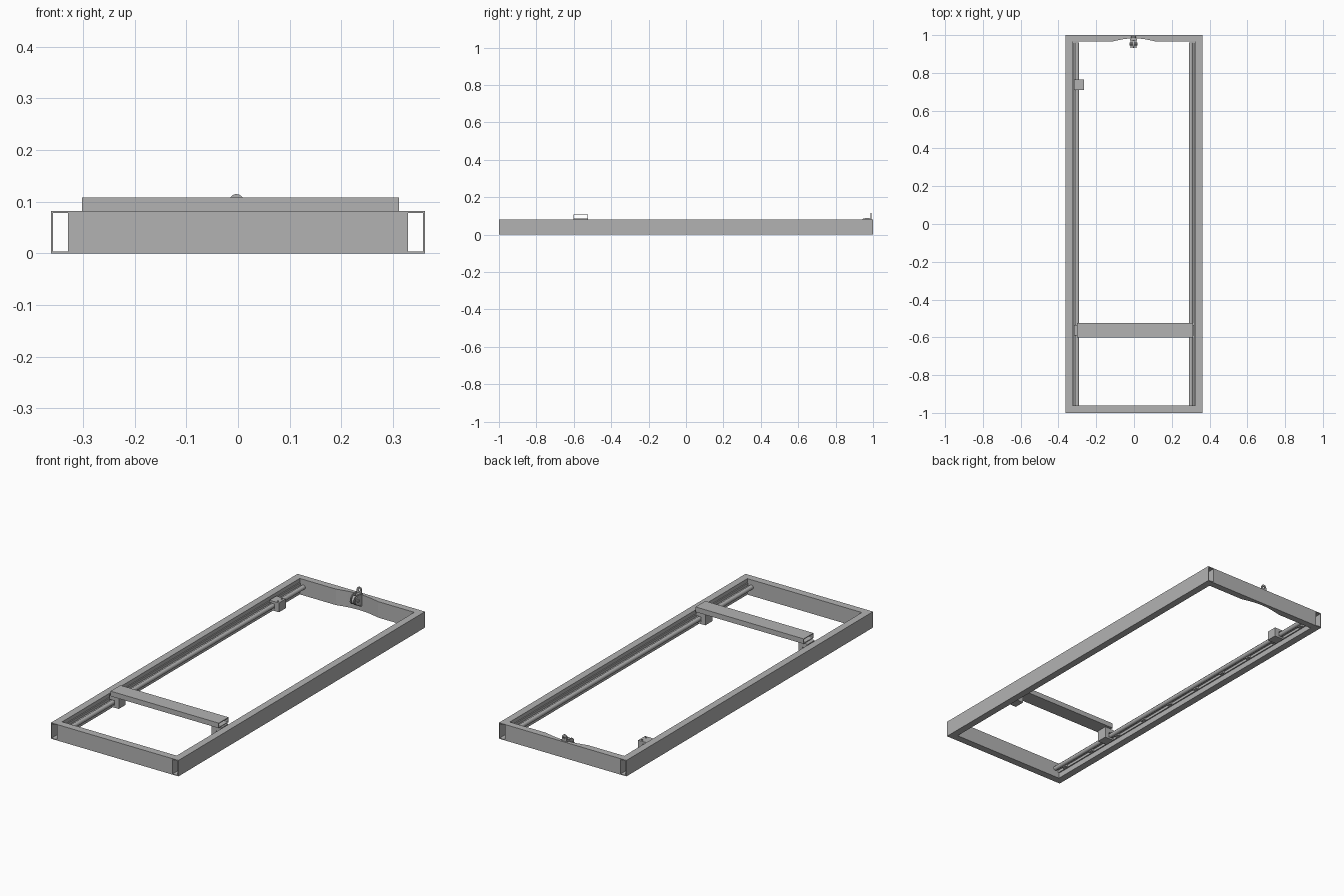
import bpy, bmesh, math
from mathutils import Matrix, Vector

cube = bpy.data.objects.get("Cube")
if cube:
    bpy.data.objects.remove(cube, do_unlink=True)

steel = bpy.data.materials.new("grey_steel")
steel.use_nodes = True
GREY = (0.45, 0.45, 0.45, 1)
steel.diffuse_color = GREY
steel.node_tree.nodes["Principled BSDF"].inputs["Base Color"].default_value = GREY


def finish(name, bm, smooth=False):
    bmesh.ops.recalc_face_normals(bm, faces=bm.faces)
    mesh = bpy.data.meshes.new(name)
    bm.to_mesh(mesh)
    bm.free()
    mesh.materials.append(steel)
    ob = bpy.data.objects.new(name, mesh)
    bpy.context.collection.objects.link(ob)
    if smooth:
        bpy.ops.object.select_all(action='DESELECT')
        ob.select_set(True)
        bpy.context.view_layer.objects.active = ob
        bpy.ops.object.shade_smooth_by_angle()
    return ob


def add_box(bm, x, y, z):
    """Box from (min, max) pairs."""
    lo, hi = Vector((x[0], y[0], z[0])), Vector((x[1], y[1], z[1]))
    m = Matrix.Translation((lo + hi) / 2) @ Matrix.Diagonal((*(hi - lo), 1))
    bmesh.ops.create_cube(bm, size=1, matrix=m)


def add_rod(bm, axis, centre, radius, length, sides=20):
    turn = Vector((0, 0, 1)).rotation_difference(Vector(axis)).to_matrix().to_4x4()
    bmesh.ops.create_cone(bm, cap_ends=True, segments=sides, radius1=radius, radius2=radius,
                          depth=length, matrix=Matrix.Translation(centre) @ turn)


def add_prism(bm, points, offset):
    face = bm.faces.new([bm.verts.new(p) for p in points])
    out = bmesh.ops.extrude_face_region(bm, geom=[face])
    verts = [v for v in out["geom"] if isinstance(v, bmesh.types.BMVert)]
    bmesh.ops.translate(bm, verts=verts, vec=offset)


def add_tube(bm, along, a, z, span, wall):
    """Open rectangular tube along 'x' or 'y'."""
    loops = []
    for end in span:
        for inset in (0, wall):
            a0, a1, z0, z1 = a[0] + inset, a[1] - inset, z[0] + inset, z[1] - inset
            ring = [(a0, z0), (a1, z0), (a1, z1), (a0, z1)]
            loops.append([bm.verts.new((end, p, q) if along == 'x' else (p, end, q))
                          for p, q in ring])
    for i, j in ((0, 1), (0, 2), (1, 3), (2, 3)):
        for k in range(4):
            n = (k + 1) % 4
            bm.faces.new((loops[i][k], loops[i][n], loops[j][n], loops[j][k]))


HALF, INNER, TOP = 0.362, 0.325, 0.082
SHAFT_X, SHAFT_Z = 0.301, 0.045

# Hollow side beams
for side, label in ((1, "left"), (-1, "right")):
    bm = bmesh.new()
    add_tube(bm, 'y', sorted((side * HALF, side * INNER)), (0, TOP), (-1, 1), 0.004)
    finish(label + "_side_beam", bm)

# Front cross beam
bm = bmesh.new()
add_box(bm, (-INNER, INNER), (-1, -0.962), (0, TOP))
finish("front_beam", bm)

# Back cross beam, its inner face bowed in the middle
bm = bmesh.new()
arch = [(0.12 - 0.02 * i, 0.965 + 0.018 * math.sin(math.pi * i / 12)) for i in range(13)]
outline = [(-INNER, 1), (INNER, 1), (INNER, 0.965)] + arch + [(-INNER, 0.965)]
add_prism(bm, [(x, y, 0) for x, y in outline], (0, 0, TOP))
finish("back_beam", bm)

# Guide rails: wall plate, web, round shaft and spaced support blocks
for side, label in ((1, "left"), (-1, "right")):
    def px(a, b):
        return sorted((side * a, side * b))
    bm = bmesh.new()
    add_box(bm, px(INNER, 0.319), (-0.96, 0.962), (0.028, 0.062))
    add_box(bm, px(0.319, SHAFT_X), (-0.96, 0.962), (0.041, 0.049))
    for i in range(10):
        y = -0.9 + 0.2 * i
        add_box(bm, px(INNER, 0.305), (y - 0.012, y + 0.012), (0.029, 0.042))
    finish(label + "_rail_mount", bm)
    bm = bmesh.new()
    add_rod(bm, (0, 1, 0), (side * SHAFT_X, 0, SHAFT_Z), 0.011, 1.922)
    finish(label + "_rail_shaft", bm, True)


# Bearing carriages wrapped around the shafts
def carriage(name, side, y, top):
    bm = bmesh.new()
    section = [(0.318, top), (0.264, top), (0.264, 0.022), (0.318, 0.022), (0.318, 0.032),
               (0.288, 0.032), (0.288, 0.058), (0.318, 0.058)]
    add_prism(bm, [(side * x, y - 0.028, z) for x, z in section], (0, 0.056, 0))
    for dy in (-0.016, 0.016):
        add_rod(bm, (0, 0, 1), (side * 0.278, y + dy, top + 0.001), 0.005, 0.004, 12)
    finish(name, bm)


carriage("free_carriage", -1, 0.737, 0.07)
carriage("left_beam_carriage", 1, -0.562, 0.08)
carriage("right_beam_carriage", -1, -0.562, 0.08)

# Hollow sliding crossbar
bm = bmesh.new()
add_tube(bm, 'x', (-0.602, -0.523), (TOP, 0.108), (-0.302, 0.312), 0.004)
finish("sliding_crossbar", bm)

# Pulley bracket: back plate, two cheeks, wheel and pin
bm = bmesh.new()
add_box(bm, (-0.022, 0.016), (0.972, 0.992), (0.025, 0.086))
for x in (-0.019, 0.009):
    cheek = [(0.98, 0.03), (0.945, 0.04), (0.933, 0.055), (0.935, 0.075), (0.95, 0.087), (0.98, 0.09)]
    add_prism(bm, [(x, y, z) for y, z in cheek], (0.005, 0, 0))
finish("pulley_bracket", bm)

bm = bmesh.new()
add_rod(bm, (1, 0, 0), (-0.003, 0.953, 0.062), 0.021, 0.012)
add_rod(bm, (1, 0, 0), (-0.003, 0.953, 0.062), 0.007, 0.044)
finish("pulley_wheel", bm, True)

# Upright eye lug above the bracket
bm = bmesh.new()
lug = [(-0.003 + 0.014 * math.cos(math.pi * i / 10), 0.1 + 0.015 * math.sin(math.pi * i / 10))
       for i in range(11)] + [(-0.017, 0.08), (0.011, 0.08)]
add_prism(bm, [(x, 0.986, z) for x, z in lug], (0, 0.006, 0))
lug_ob = finish("eye_lug", bm)
bm = bmesh.new()
add_rod(bm, (0, 1, 0), (-0.003, 0.989, 0.1), 0.006, 0.04)
cutter = finish("eye_cutter", bm)
cutter.hide_render = True
cutter.hide_set(True)
hole = lug_ob.modifiers.new("eye_hole", 'BOOLEAN')
hole.object = cutter
